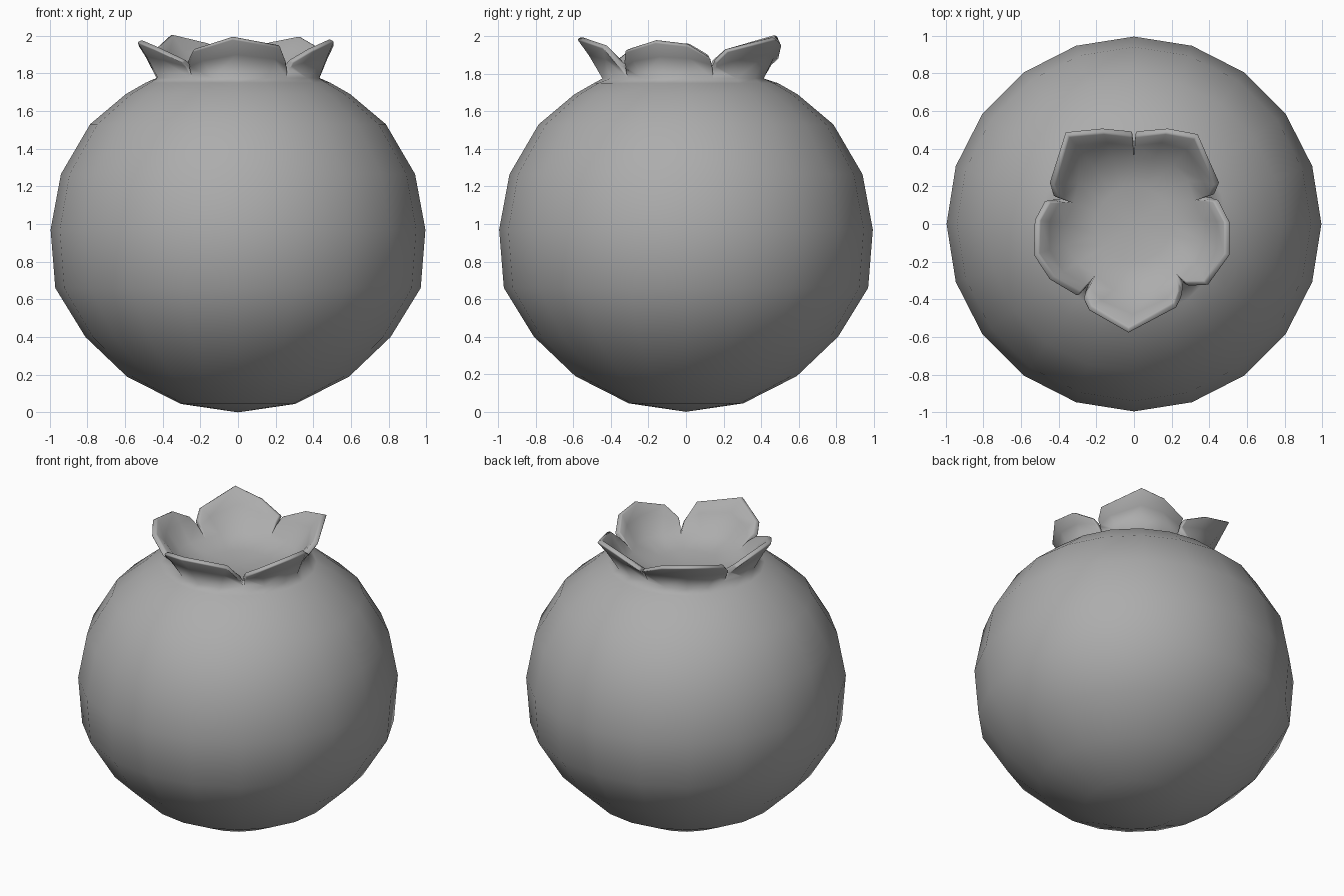
import bpy
from math import sin, cos, pi, radians
from mathutils import Vector

if "Cube" in bpy.data.objects:
    bpy.data.objects.remove(bpy.data.objects["Cube"])

SEG = 20          # 20 sides = 5 petals x 4 columns
verts, faces, rim_edges = [], [], set()


def add(points):
    start = len(verts)
    verts.extend(points)
    return list(range(start, len(verts)))


def ring(r, z):
    return add([Vector((r * cos(2 * pi * (i + 1) / SEG), r * sin(2 * pi * (i + 1) / SEG), z))
                for i in range(SEG)])


def bridge(lo, hi, closed=False):
    count = len(lo) if closed else len(lo) - 1
    for i in range(count):
        j = (i + 1) % len(lo)
        faces.append((lo[i], lo[j], hi[j], hi[i]))


# Round berry body, turned with 20 sides
profile = [(.305, .045), (.59, .19), (.81, .40), (.97, .66), (.995, .97),
           (.94, 1.265), (.785, 1.53), (.595, 1.69), (.49, 1.75)]
rings = [ring(r, z) for r, z in profile]
for lo, hi in zip(rings, rings[1:]):
    bridge(lo, hi, True)
bottom = add([Vector((0, 0, 0))])[0]
for i in range(SEG):
    faces.append((rings[0][(i + 1) % SEG], rings[0][i], bottom))

# Crown petals: start angle, end angle, rim points counter-clockwise
petals = [
    (21, 90, [(.43, .16, 1.86), (.455, .22, 1.92), (.34, .48, 1.985),
              (.18, .51, 1.955), (.01, .495, 1.88)]),
    (90, 161, [(-.01, .495, 1.88), (-.17, .51, 1.95), (-.365, .49, 1.995),
               (-.45, .22, 1.92), (-.43, .15, 1.86)]),
    (161, 233, [(-.475, .125, 1.89), (-.53, .02, 1.95), (-.535, -.165, 1.965),
                (-.45, -.295, 1.93), (-.30, -.385, 1.86)]),
    (233, 310, [(-.27, -.40, 1.86), (-.24, -.46, 1.92), (-.03, -.58, 1.985),
                (.225, -.445, 1.94), (.255, -.385, 1.86)]),
    (310, 381, [(.29, -.33, 1.86), (.395, -.325, 1.92), (.51, -.165, 1.97),
                (.51, .01, 1.95), (.45, .13, 1.88)]),
]

# Foot of the crown: outer and inner rings shared by neighbouring petals
outer_pts, inner_pts = [], []
for a0, a1, rim in petals:
    for c in range(4):
        t = c / 4
        a = radians(a0 + (a1 - a0) * t)
        r = .405 + .04 * sin(pi * t)
        outer_pts.append(Vector((r * cos(a), r * sin(a), 1.775)))
        r -= .065
        inner_pts.append(Vector((r * cos(a), r * sin(a), 1.785)))
outer, inner = add(outer_pts), add(inner_pts)
bridge(rings[-1], outer, True)

# Shallow dish inside the crown
dish = ring(.2, 1.745)
bridge(inner, dish, True)
middle = add([Vector((0, 0, 1.73))])[0]
for i in range(SEG):
    faces.append((dish[i], dish[(i + 1) % SEG], middle))

# Petal walls: outside, inside, rim and ends
for p, (a0, a1, rim) in enumerate(petals):
    o = [outer[(4 * p + c) % SEG] for c in range(5)]
    n = [inner[(4 * p + c) % SEG] for c in range(5)]
    tips = [Vector(q) for q in rim]
    mids = [verts[b].lerp(q, .5) * 1.01 for b, q in zip(o, tips)]

    def inward(v, d):
        out = Vector((v.x, v.y, 0)).normalized()
        return v - out * d * .85 + Vector((0, 0, d * .35))

    om, ot = add(mids), add(tips)
    it = add([inward(v, .035) for v in tips])
    im = add([inward(v, .045) for v in mids])
    rows = [o, om, ot, it, im, n]
    for lo, hi in zip(rows, rows[1:]):
        bridge(lo, hi)
    for c, flip in ((0, False), (4, True)):
        for f in ((o[c], om[c], im[c], n[c]), (om[c], ot[c], it[c], im[c])):
            faces.append(f[::-1] if flip else f)
        for e in ((om[c], ot[c]), (im[c], it[c]), (ot[c], it[c])):
            rim_edges.add(frozenset(e))
    for row in (ot, it):
        rim_edges.update(frozenset(e) for e in zip(row, row[1:]))

mesh = bpy.data.meshes.new("berry_with_crown")
mesh.from_pydata(verts, [], faces)
mesh.update()
berry = bpy.data.objects.new("berry_with_crown", mesh)
bpy.context.collection.objects.link(berry)
bpy.context.view_layer.objects.active = berry
berry.select_set(True)
bpy.ops.object.shade_smooth()

# Soft petal rims
weight = mesh.attributes.new("bevel_weight_edge", 'FLOAT', 'EDGE')
for e in mesh.edges:
    weight.data[e.index].value = float(frozenset(e.vertices) in rim_edges)
bevel = berry.modifiers.new("soft_rim", 'BEVEL')
bevel.width = .008
bevel.segments = 2
bevel.limit_method = 'WEIGHT'

# Darker grey skin
mat = bpy.data.materials.new("dark_grey")
mat.diffuse_color = (.415, .415, .415, 1)
mat.use_nodes = True
mat.node_tree.nodes["Principled BSDF"].inputs["Base Color"].default_value = mat.diffuse_color
mesh.materials.append(mat)
